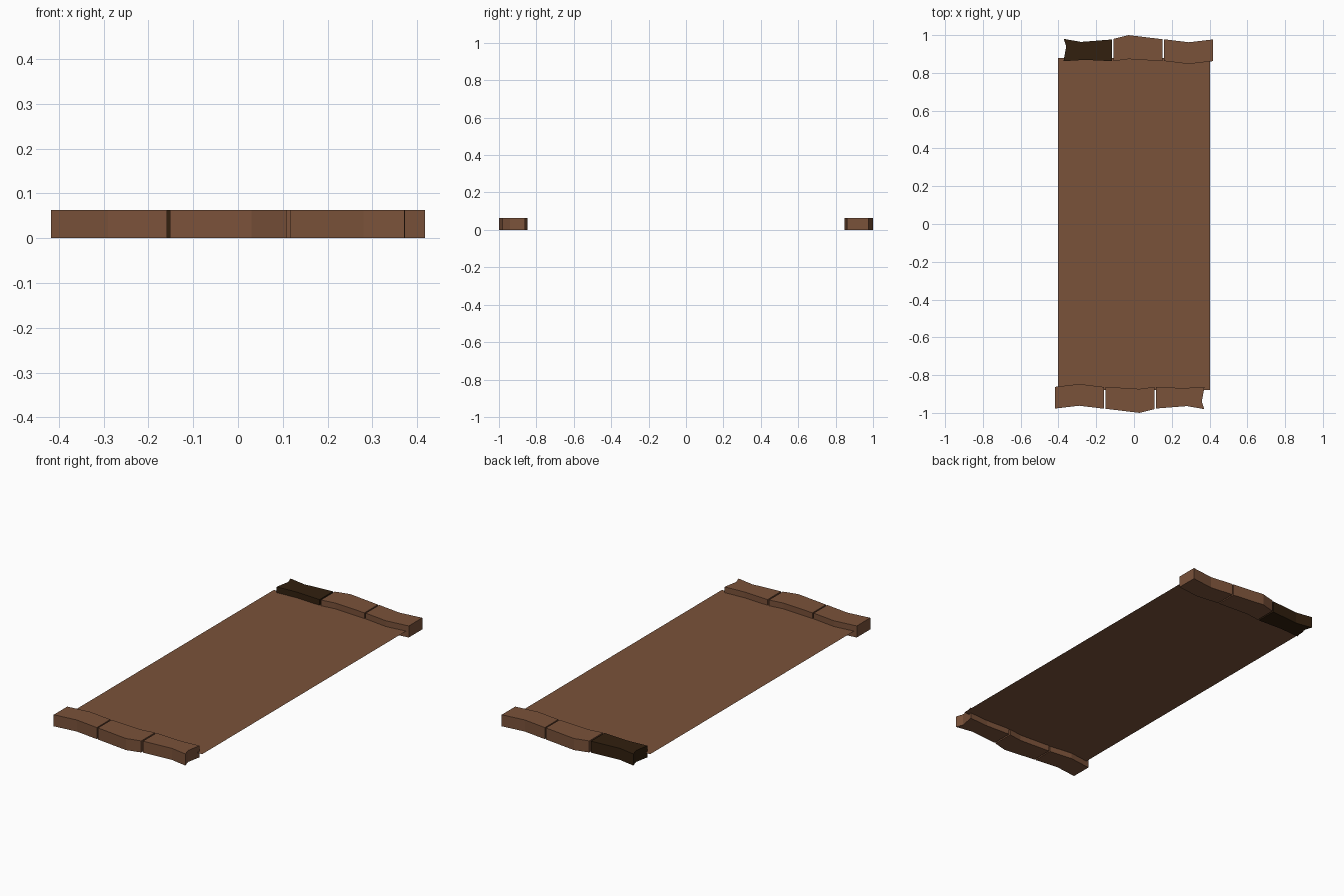
import bpy
import bmesh
from math import pi
from mathutils import Matrix

cube = bpy.data.objects.get("Cube")
if cube:
    bpy.data.objects.remove(cube, do_unlink=True)

HEIGHT = 0.0625


def make_material(name, rgb):
    mat = bpy.data.materials.new(name)
    mat.use_nodes = True
    mat.diffuse_color = (*rgb, 1)
    mat.node_tree.nodes["Principled BSDF"].inputs["Base Color"].default_value = (*rgb, 1)
    return mat


brown = make_material("wood brown", (0.195, 0.084, 0.042))
dark = make_material("dark wood", (0.032, 0.0144, 0.0045))


def add_object(name, bm, mat):
    mesh = bpy.data.meshes.new(name)
    bm.to_mesh(mesh)
    bm.free()
    mesh.materials.append(mat)
    obj = bpy.data.objects.new(name, mesh)
    bpy.context.collection.objects.link(obj)
    return obj


def plank(name, outline, mat, turned):
    """Extrude a flat outline upward; turned planks sit at the opposite end."""
    bm = bmesh.new()
    base = bm.faces.new([bm.verts.new((x, y, 0)) for x, y in outline])
    top = bmesh.ops.extrude_face_region(bm, geom=[base])["geom"]
    verts = [v for v in top if isinstance(v, bmesh.types.BMVert)]
    bmesh.ops.translate(bm, verts=verts, vec=(0, 0, HEIGHT))
    if turned:
        bmesh.ops.rotate(bm, verts=bm.verts, matrix=Matrix.Rotation(pi, 3, "Z"))
    bmesh.ops.recalc_face_normals(bm, faces=bm.faces)
    add_object(name, bm, mat)


# Flat sheet, a single face halfway up the end planks
bm = bmesh.new()
bmesh.ops.create_grid(bm, x_segments=1, y_segments=1, size=1)
bmesh.ops.scale(bm, verts=bm.verts, vec=(0.402, 0.88, 1))
bmesh.ops.translate(bm, verts=bm.verts, vec=(0, 0, HEIGHT / 2))
add_object("sheet", bm, brown)

# Bent planks: outer edge first, then back along the inner edge
outlines = {
    "outer_plank": [(-0.417, -0.977), (-0.29, -0.962), (-0.159, -0.978),
                    (-0.159, -0.863), (-0.29, -0.847), (-0.417, -0.862)],
    "middle_plank": [(-0.152, -0.978), (0.03, -1.0), (0.108, -0.98),
                     (0.108, -0.862), (0.03, -0.873), (-0.152, -0.862)],
    "notched_plank": [(0.116, -0.977), (0.28, -0.964), (0.372, -0.98),
                      (0.359, -0.94), (0.373, -0.862), (0.26, -0.869), (0.116, -0.862)],
}
for end, turned in (("front", False), ("back", True)):
    for part, outline in outlines.items():
        mat = dark if turned and part == "notched_plank" else brown
        plank(f"{end}_{part}", outline, mat, turned)
